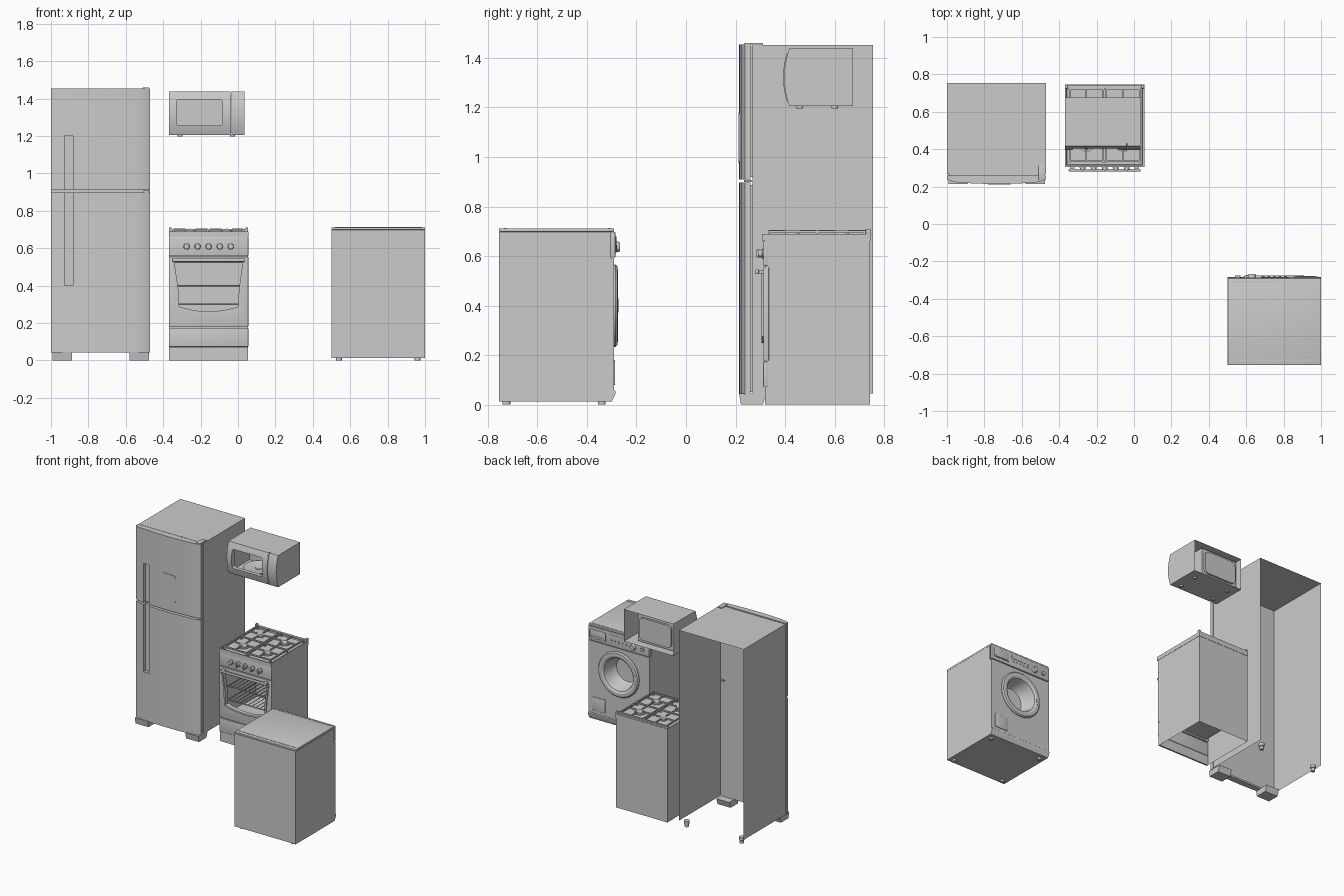
import bpy, bmesh, math
from mathutils import Vector, Matrix

if "Cube" in bpy.data.objects:
    bpy.data.objects.remove(bpy.data.objects["Cube"])

ROT = {'z': Matrix(), 'y': Matrix.Rotation(-math.pi / 2, 4, 'X'), 'x': Matrix.Rotation(math.pi / 2, 4, 'Y')}

def finish(name, bm, recalc=True):
    if recalc:
        bmesh.ops.recalc_face_normals(bm, faces=bm.faces[:])
    me = bpy.data.meshes.new(name)
    bm.to_mesh(me)
    bm.free()
    ob = bpy.data.objects.new(name, me)
    bpy.context.collection.objects.link(ob)
    return ob

def box(name, x, y, z, bevel=0, drop=(), inset=None):
    """Box from ranges; drop lists open sides such as '+y'; inset sinks the top."""
    bm = bmesh.new()
    bmesh.ops.create_cube(bm, size=1)
    bm.normal_update()
    dead = [f for f in bm.faces for d in drop
            if f.normal['xyz'.index(d[1])] * (1 if d[0] == '+' else -1) > .9]
    bmesh.ops.delete(bm, geom=dead, context='FACES')
    for v in bm.verts:
        v.co = Vector([r[0] + (c + .5) * (r[1] - r[0]) for c, r in zip(v.co, (x, y, z))])
    if inset:
        bm.normal_update()
        top = [f for f in bm.faces if f.normal.z > .9]
        bmesh.ops.inset_region(bm, faces=top, thickness=inset[0])
        bmesh.ops.inset_region(bm, faces=top, thickness=.004, depth=-inset[1])
    if bevel:
        bmesh.ops.bevel(bm, geom=[e for e in bm.edges if len(e.link_faces) == 2],
                        offset=bevel, segments=3, profile=.5, affect='EDGES')
    return finish(name, bm)

def prism(name, pts, axis, lo, hi):
    """Extrude a 2D outline along an axis."""
    bm = bmesh.new()
    k = 'xyz'.index(axis)
    def put(p, h):
        c = list(p)
        c.insert(k, h)
        return bm.verts.new(c)
    face = bm.faces.new([put(p, lo) for p in pts])
    new = bmesh.ops.extrude_face_region(bm, geom=[face])['geom']
    for v in new:
        if isinstance(v, bmesh.types.BMVert):
            v.co[k] = hi
    return finish(name, bm)

def lathe(name, prof, loc, axis='z', n=32):
    """Spin a (radius, height) profile round an axis."""
    bm = bmesh.new()
    vs = [bm.verts.new((r, 0, h)) for r, h in prof]
    es = [bm.edges.new(p) for p in zip(vs, vs[1:])]
    bmesh.ops.spin(bm, geom=vs + es, cent=(0, 0, 0), axis=(0, 0, 1), angle=math.tau, steps=n)
    bmesh.ops.remove_doubles(bm, verts=bm.verts[:], dist=1e-5)
    bmesh.ops.transform(bm, matrix=Matrix.Translation(loc) @ ROT[axis], verts=bm.verts[:])
    return finish(name, bm)

def cyl(name, loc, r, h, axis='z', n=20, r2=None):
    return lathe(name, [(0, 0), (r, 0), (r if r2 is None else r2, h), (0, h)], loc, axis, n)

def rounded(x, z, r, n=5):
    pts = []
    for i, (cx, cz) in enumerate(((x[1] - r, z[1] - r), (x[0] + r, z[1] - r), (x[0] + r, z[0] + r), (x[1] - r, z[0] + r))):
        for j in range(n):
            a = math.pi / 2 * (i + j / (n - 1))
            pts.append((cx + r * math.cos(a), cz + r * math.sin(a)))
    return pts

def cut(cutter, *targets):
    for ob in targets:
        m = ob.modifiers.new('cut', 'BOOLEAN')
        m.operation, m.object, m.solver = 'DIFFERENCE', cutter, 'EXACT'
        bpy.context.view_layer.objects.active = ob
        bpy.ops.object.modifier_apply(modifier='cut')
    bpy.data.objects.remove(cutter)

# ---------------- Fridge: open-backed shell, two bowed doors ----------------
box('fridge_shell', (-1, -.47), (.268, .755), (.045, 1.452), drop=('+y', '-z'))
bow = [(-.735 + .265 * t / 8, .214 + .014 * (t / 8) ** 2 + .01 * (abs(t) == 8)) for t in range(-8, 9)]
for nm, z, hz in (('upper', (.91, 1.455), (.9, 1.2)), ('lower', (.042, .897), (.4, .91))):
    door = prism('fridge_%s_door' % nm, bow + [(-.47, .26), (-1, .26)], 'z', *z)
    cut(box('cutter', (-.927, -.87), (.1, .246), hz), door)
    box('fridge_%s_grip' % nm, (-.882, -.87), (.222, .246), (max(hz[0], z[0]), min(hz[1], z[1])))
    box('fridge_%s_seal' % nm, (-.99, -.48), (.26, .268), (z[0] + .01, z[1] - .01))
prism('fridge_panel', rounded((-.78, -.66), (.975, 1.18), .02), 'y', .211, .225)
box('fridge_top_hinge', (-.51, -.475), (.235, .31), (1.452, 1.46), .002)
box('fridge_middle_hinge', (-.505, -.475), (.235, .28), (.899, .908))
for x in (-.94, -.528):
    prism('fridge_front_foot', [(.222, 0), (.31, 0), (.325, .045), (.214, .045)], 'x', x - .053, x + .053)
for x in (-.96, -.51):
    lathe('fridge_rear_foot', [(0, 0), (.014, 0), (.014, .02), (.02, .024), (.02, .045), (0, .045)], (x, .72, 0), n=16)

# ---------------- Microwave: open-backed shell with cavity ----------------
box('microwave_shell', (-.37, .035), (.43, .675), (1.205, 1.44), drop=('+y', '-y'))
arc = [(.396 + .022 * (t / 6) ** 2, 1.322 + .117 * t / 6) for t in range(-6, 7)] + [(.432, 1.439), (.432, 1.205)]
door = prism('microwave_door', arc, 'x', -.37, -.04)
cut(prism('cutter', rounded((-.33, -.083), (1.255, 1.395), .015), 'y', .3, .5), door)
prism('microwave_control_panel', arc, 'x', -.036, .035)
prism('microwave_handle', [(y - .004, z) for y, z in arc[1:12]] + [(.43, 1.42), (.43, 1.22)], 'x', -.046, -.037)
box('microwave_cavity', (-.355, -.055), (.433, .64), (1.22, 1.425), drop=('-y',))
prism('microwave_cavity_back', rounded((-.335, -.075), (1.24, 1.405), .03), 'y', .635, .655)
lathe('turntable', [(0, .008), (.09, .008), (.105, .014), (.105, .01), (.09, 0), (0, 0)], (-.205, .537, 1.23), n=40)
cyl('turntable_hub', (-.205, .537, 1.221), .025, .02)
for x in (-.31, -.03):
    for y in (.46, .6):
        cyl('microwave_foot', (x, y, 1.196), .013, .01, n=16)

# ---------------- Stove: open-bottomed shell, oven, hob ----------------
SX = (-.37, .055)
CX = -.157
box('stove_shell', (-.368, .053), (.318, .743), (0, .66), drop=('-z', '-y', '+z'))
box('stove_hob', SX, (.306, .745), (.66, .69), inset=(.012, .012))
box('stove_back_rail', (-.36, .045), (.728, .742), (.68, .7))
for x in (-.362, .047):
    box('stove_rail_post', (x - .007, x + .007), (.725, .745), (.685, .71), .002)
box('stove_control_panel', SX, (.312, .33), (.56, .66), .003)
box('stove_drawer', SX, (.311, .33), (.073, .174), .003)
box('stove_plinth', (-.368, .053), (.318, .33), (0, .07))
oven_door = box('oven_door', SX, (.312, .335), (.178, .555), .003)

def window(g):
    """Tapered window outline with a curved foot, grown by g."""
    low = [(CX + (.158 + g) * t / 6, .262 - g + .026 * (t / 6) ** 2) for t in range(-6, 7)]
    return low + [(CX + .162 + g, .38), (CX + .182 + g, .52 + g), (CX - .182 - g, .52 + g), (CX - .162 - g, .38)]
frame = prism('oven_window_frame', window(.012), 'y', .304, .315)
cut(prism('cutter', window(0), 'y', .2, .4), oven_door, frame)
box('oven_cavity', (-.348, .033), (.335, .71), (.19, .545), drop=('-y',))
for z in (.3, .4):
    for y in (.36, .69):
        cyl('rack_rail', (-.345, y, z), .004, .375, 'x', 8)
    for i in range(12):
        cyl('rack_wire', (-.33 + i * .0315, .36, z), .0025, .33, 'y', 8)
box('oven_handle', (-.35, .036), (.28, .294), (.527, .546), .005)
for x in (-.33, .016):
    box('oven_handle_mount', (x - .012, x + .012), (.29, .315), (.53, .544))
for x in (-.275, -.216, -.157, -.098, -.039):
    lathe('stove_knob', [(.02, .024), (.02, .018), (.016, .016), (.014, 0), (0, 0)], (x, .29, .61), 'y', 20)
    box('stove_knob_grip', (x - .004, x + .004), (.285, .3), (.594, .626))

# Burners and pan grates, two by two
for sx in (-1, 1):
    gx = CX + sx * .097
    x0, x1 = gx - .09, gx + .09
    for y in (.335, .53, .722):
        box('grate_bar', (x0, x1), (y - .004, y + .004), (.694, .703))
    for x in (x0, x1):
        box('grate_side', (x - .004, x + .004), (.335, .722), (.694, .703))
        for y in (.335, .53, .722):
            box('grate_leg', (x - .005, x + .005), (y - .005, y + .005), (.676, .7))
    for gy, r in ((.43, .036), (.627, .03 + .008 * sx)):
        lathe('burner', [(0, .016), (r * .75, .016), (r * .8, .011), (r, .01), (r, .004), (r * 1.3, 0)], (gx, gy, .678), n=24)
        for s in (-1, 1):
            xs = sorted((gx + s * .028, gx + s * .09))
            ys = sorted((gy + s * .028, gy + s * .095))
            box('grate_finger', xs, (gy - .004, gy + .004), (.696, .705))
            box('grate_finger', (gx - .004, gx + .004), ys, (.696, .705))

# ---------------- Washing machine, turned to face the back ----------------
body = box('washer_body', (.5, 1), (-.755, -.305), (.012, .698), drop=('+y',))
box('washer_top', (.5, 1), (-.755, -.29), (.698, .712), .004)
for y in (-.728, -.308):
    box('washer_top_ridge', (.515, .985), (y - .004, y + .004), (.71, .714))
front = prism('washer_front', [(-.305, .012), (-.3, .012), (-.284, .045), (-.284, .055), (-.29, .06), (-.29, .59), (-.305, .59)], 'x', .5, 1)
cut(cyl('cutter', (.75, -.4, .4), .122, .3, 'y', 48), front)
box('washer_control_panel', (.5, 1), (-.305, -.285), (.594, .698), .004)
lathe('washer_door_ring', [(.166, -.01), (.166, .004), (.158, .013), (.135, .014), (.12, .006), (.112, -.02), (.102, -.08),
                           (.09, -.1), (0, -.105)], (.75, -.289, .4), 'y', 48)
box('washer_door_latch', (.6, .618), (-.28, -.273), (.37, .43), .003)
box('detergent_drawer', (.855, .985), (-.29, -.281), (.615, .68), .003)
box('detergent_drawer_grip', (.87, .97), (-.285, -.278), (.62, .632), .002)
box('filter_door', (.86, .97), (-.295, -.286), (.08, .18), .003)
lathe('washer_dial', [(0, .02), (.018, .02), (.021, .015), (.022, 0)], (.63, -.287, .637), 'y', 24)
cyl('washer_small_dial', (.555, -.287, .637), .014, .012, 'y', 20)
for i in range(5):
    cyl('washer_button', (.69 + i * .03, -.287, .637), .007, .008, 'y', 12)
box('washer_display', (.68, .83), (-.288, -.283), (.655, .68))
for x in (.54, .96):
    for y in (-.725, -.34):
        cyl('washer_foot', (x, y, 0), .016, .014, n=16)

# Smooth rounded parts, keep edges sharp
bpy.ops.object.select_all(action='SELECT')
bpy.ops.object.shade_smooth_by_angle(angle=math.radians(30))
